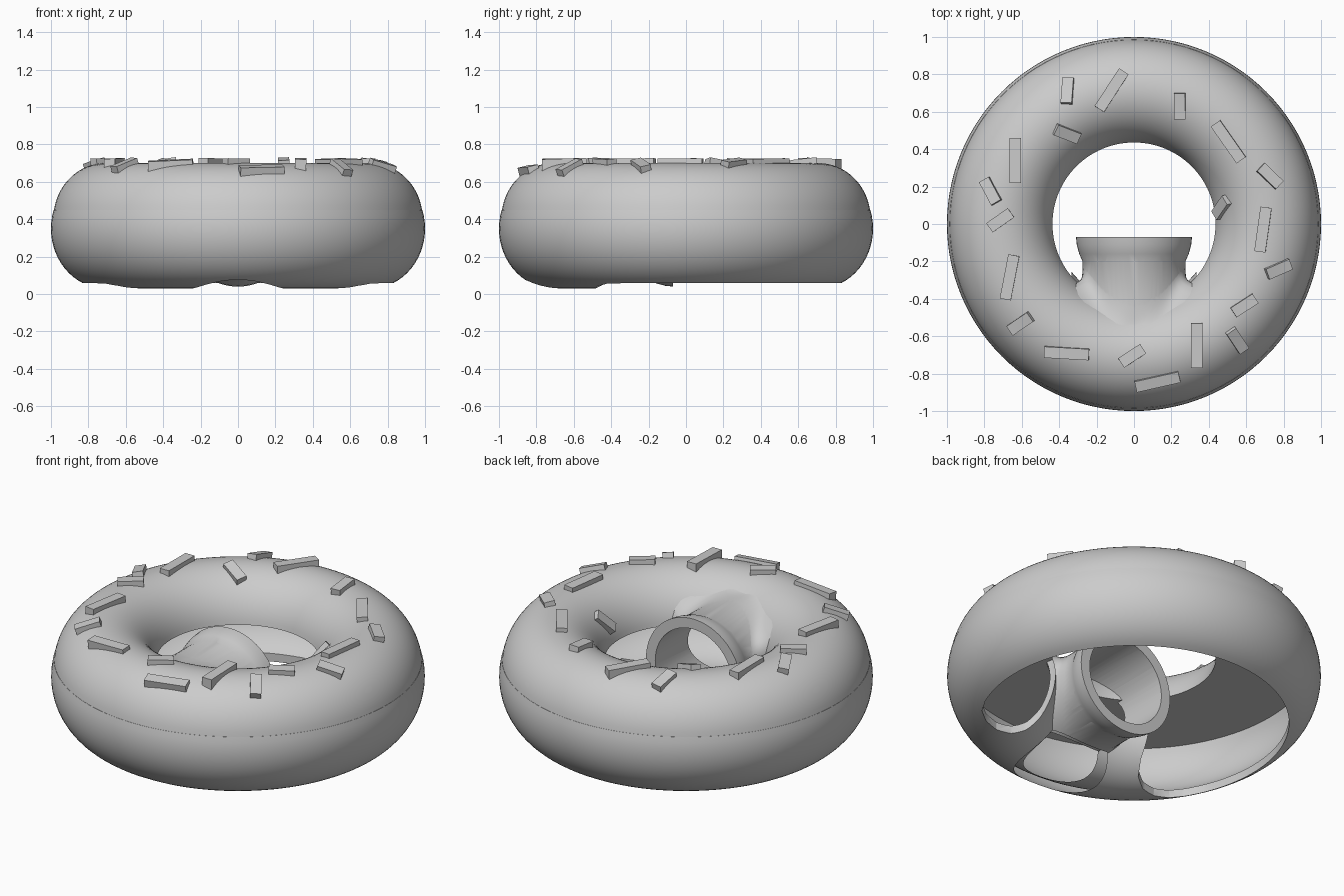
import bpy, bmesh, math
from math import sin, cos, pi, sqrt
from mathutils import Vector, Matrix

cube = bpy.data.objects.get("Cube")
if cube:
    bpy.data.objects.remove(cube, do_unlink=True)

grey = bpy.data.materials.new("plain_grey")
grey.use_nodes = True
grey.diffuse_color = (0.6, 0.6, 0.6, 1)
grey.node_tree.nodes["Principled BSDF"].inputs["Base Color"].default_value = (0.6, 0.6, 0.6, 1)

R, A, MID = 0.71, 0.29, 0.35      # ring radius, tube half width, middle height
BOTTOM = 0.32                     # half height of the lower tube
ICE_A, ICE_B, ICE_Z = 0.278, 0.30, 0.40
SEAM = 0.45                       # icing sits on the base here


def make(name, bm):
    bmesh.ops.recalc_face_normals(bm, faces=bm.faces)
    mesh = bpy.data.meshes.new(name)
    bm.to_mesh(mesh)
    bm.free()
    mesh.materials.append(grey)
    obj = bpy.data.objects.new(name, mesh)
    bpy.context.collection.objects.link(obj)
    return obj


def loft(name, rings, closed=False):
    """Skin a list of equal point rings; cap the ends unless closed."""
    bm = bmesh.new()
    rows = [[bm.verts.new(p) for p in ring] for ring in rings]
    n = len(rows[0])
    pairs = list(zip(rows, rows[1:])) + ([(rows[-1], rows[0])] if closed else [])
    for a, b in pairs:
        for i in range(n):
            j = (i + 1) % n
            bm.faces.new((a[i], a[j], b[j], b[i]))
    if not closed:
        for row in (rows[0], rows[-1]):
            centre = bm.verts.new(sum((v.co for v in row), Vector()) / n)
            for i in range(n):
                bm.faces.new((row[i], row[(i + 1) % n], centre))
    return make(name, bm)


def revolve(name, profile, n=112):
    turns = [2 * pi * k / n for k in range(n)]
    return loft(name, [[(r * cos(t), r * sin(t), z) for r, z in profile] for t in turns], True)


def arc(a, b, z, start, end, n):
    ts = [start + (end - start) * i / n for i in range(n + 1)]
    return [(R + a * cos(t), z + b * sin(t)) for t in ts]


def lower_arc(a, b):
    """Lower tube section, from the seam round the bottom to the seam."""
    t = math.asin((SEAM - MID) / b)
    return arc(a, b, MID, pi - t, 2 * pi + t, 36)


def circle_y(r, y, n=64):
    return [(r * cos(2 * pi * i / n), y, MID + r * sin(2 * pi * i / n)) for i in range(n)]


def circle_z(r, y, z, n=64):
    return [(r * cos(2 * pi * i / n), y + r * sin(2 * pi * i / n), z) for i in range(n)]


def combine(target, other, operation):
    mod = target.modifiers.new(operation, 'BOOLEAN')
    mod.operation, mod.solver, mod.object = operation, 'EXACT', other
    bpy.context.view_layer.objects.active = target
    bpy.ops.object.modifier_apply(modifier=mod.name)
    bpy.data.objects.remove(other, do_unlink=True)


# Icing: solid upper half with a flat underside; base: lower half, hollowed later
lip = math.asin((SEAM - ICE_Z) / ICE_B)
icing = revolve("icing", arc(ICE_A, ICE_B, ICE_Z, lip, pi - lip, 32))
base = revolve("ring_base", lower_arc(A, BOTTOM))

# Pipe: tapered mouth, neck, and a flare that blends into the ring
mouth = loft("pipe_mouth", [circle_y(0.31, -0.07), circle_y(0.306, -0.11),
                            circle_y(0.293, -0.16), circle_y(0.272, -0.205)])
neck = loft("pipe_neck", [circle_y(0.275, -0.15), circle_y(0.275, -0.5)])


def flare_ring(u):
    ring = []
    for i in range(64):
        t = 2 * pi * (i + 0.5) / 64
        up = sin(t) ** 2
        rb = 0.285 + (0.11 * sin(2 * t) ** 2 if t < pi else 0)
        z = MID + rb * sin(t)
        a, b, mid = (ICE_A, ICE_B, ICE_Z) if z > SEAM else (A, BOTTOM, MID)
        rho = R - a * sqrt(1 - ((z - mid) / b) ** 2) + 0.004
        yb = -sqrt(rho ** 2 - (rb * cos(t)) ** 2)
        ya = -(0.21 + 0.17 * up)
        yc = ya + 0.8 * (yb - ya)
        w = ((1 - u) ** 2, 2 * u * (1 - u), u * u)
        r = w[0] * 0.273 + w[1] * 0.277 + w[2] * rb
        ring.append((r * cos(t), w[0] * ya + w[1] * yc + w[2] * yb, MID + r * sin(t)))
    return ring


flare = loft("pipe_flare", [flare_ring(k / 8) for k in range(9)] + [circle_y(0.22, -0.6)])

# Collar under the front, its lower edge saddle-shaped
HOLE_Y = -0.61
saddle = [(x, y, 0.045 * (1 - (x / 0.25) ** 2)) for x, y, z in circle_z(0.25, HOLE_Y, 0)]
collar = loft("bottom_collar", [saddle, circle_z(0.25, HOLE_Y, 0.2)])
for part in (neck, flare, mouth, collar):
    combine(base, part, 'UNION')

# Hollow inside of the base, open to the underside of the icing
inner = lower_arc(0.26, 0.275)
inner = [(inner[0][0], SEAM + 0.05)] + inner + [(inner[-1][0], SEAM + 0.05)]
combine(base, revolve("hollow_cutter", inner), 'DIFFERENCE')

# Opening underneath, ending in rounded corners beside the front bridge
side = [(0.76, -0.33), (0.71, -0.42), (0.64, -0.47), (0.55, -0.49), (0.46, -0.475),
        (0.39, -0.43), (0.35, -0.36), (0.335, -0.28), (0.33, -0.03)]
start = math.atan2(side[0][1], side[0][0])
sweep = pi - 2 * start
outline = [(0.83 * cos(start + sweep * i / 80), 0.83 * sin(start + sweep * i / 80))
           for i in range(81)]
outline += [(-x, y) for x, y in side[1:]] + side[:0:-1]
bm = bmesh.new()
floor = bm.faces.new([bm.verts.new((x, y, -0.2)) for x, y in outline])
lifted = bmesh.ops.extrude_face_region(bm, geom=[floor])["geom"]
bmesh.ops.translate(bm, vec=(0, 0, SEAM + 0.22),
                    verts=[g for g in lifted if isinstance(g, bmesh.types.BMVert)])
combine(base, make("opening_cutter", bm), 'DIFFERENCE')

# Bores through the pipe and the collar
combine(base, loft("pipe_bore", [circle_y(0.25, 0.02), circle_y(0.25, -0.62)]), 'DIFFERENCE')
combine(base, loft("collar_bore", [circle_z(0.2, HOLE_Y, -0.1),
                                   circle_z(0.2, HOLE_Y, MID)]), 'DIFFERENCE')

for part in (icing, base):
    bpy.ops.object.select_all(action='DESELECT')
    part.select_set(True)
    bpy.context.view_layer.objects.active = part
    bpy.ops.object.shade_smooth_by_angle(angle=math.radians(30))

# Sprinkles: x, y, heading in degrees
long_ones = [(-0.12, 0.715, 57), (0.505, 0.44, -55), (-0.635, 0.34, 90), (-0.665, -0.285, 79),
             (-0.36, -0.69, -3), (0.125, -0.84, 13), (0.335, -0.65, 90), (0.69, -0.03, 82)]
short_ones = [(-0.355, 0.71, 88), (0.245, 0.63, 90), (-0.36, 0.485, -25), (-0.765, 0.175, -60),
              (-0.715, 0.02, 35), (-0.605, -0.53, 35), (-0.01, -0.705, 33), (0.55, -0.62, -55),
              (0.59, -0.435, 33), (0.77, -0.24, 20), (0.725, 0.255, -43), (0.475, 0.09, 30)]


def sprinkle(name, x, y, heading, length, tilt):
    r = sqrt(x * x + y * y)
    s = (r - R) / ICE_A
    c = sqrt(1 - s * s)
    out = Vector((x / r, y / r, 0))
    normal = (out * s * tilt / ICE_A + Vector((0, 0, c / ICE_B))).normalized()
    h = math.radians(heading)
    along = Vector((cos(h), sin(h), 0))
    along = (along - normal * along.dot(normal)).normalized()
    across = normal.cross(along)
    place = Matrix((along, across, normal)).transposed().to_4x4()
    place.translation = Vector((x, y, ICE_Z + ICE_B * c)) - normal * 0.007
    bm = bmesh.new()
    bmesh.ops.create_cube(bm, size=1, matrix=place @ Matrix.Diagonal((length, 0.06, 0.064, 1)))
    make(name, bm)


for i, spot in enumerate(long_ones):
    sprinkle(f"long_sprinkle_{i + 1}", *spot, 0.24, 0.4)
for i, spot in enumerate(short_ones):
    sprinkle(f"short_sprinkle_{i + 1}", *spot, 0.14, 0.9)
